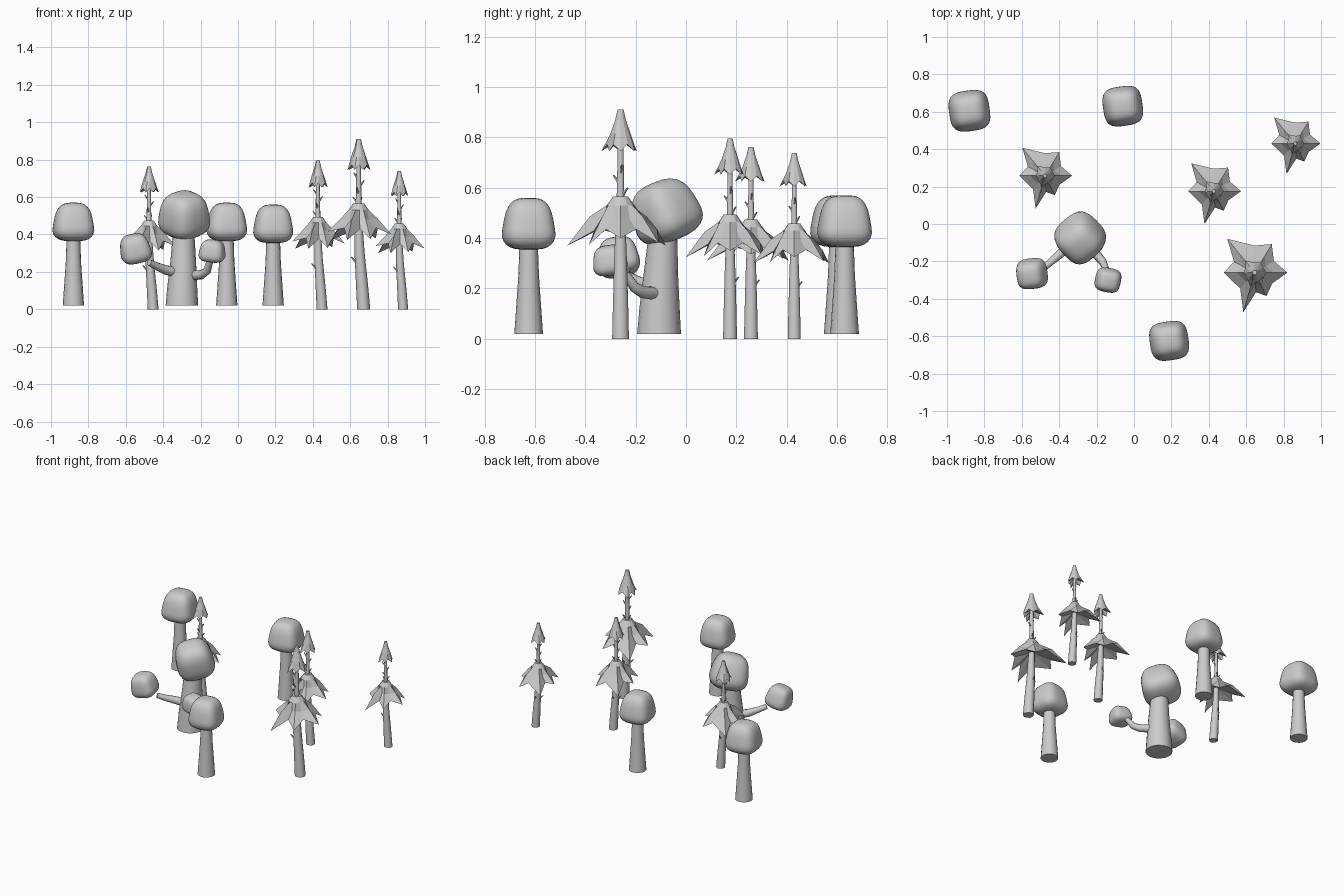
import bpy, bmesh, math
from mathutils import Vector, Matrix

if "Cube" in bpy.data.objects:
    bpy.data.objects.remove(bpy.data.objects["Cube"])


def make_object(name, bm, smooth):
    bmesh.ops.recalc_face_normals(bm, faces=bm.faces[:])
    for f in bm.faces:
        f.smooth = smooth
    me = bpy.data.meshes.new(name)
    bm.to_mesh(me)
    bm.free()
    ob = bpy.data.objects.new(name, me)
    bpy.context.collection.objects.link(ob)
    if smooth:
        bpy.ops.object.select_all(action='DESELECT')
        ob.select_set(True)
        bpy.context.view_layer.objects.active = ob
        bpy.ops.object.shade_smooth_by_angle(angle=math.radians(45))
    return ob


def skin(bm, rings, cap_ends=True, close=False):
    """Bridge equal-length rings of points into a surface."""
    vs = [[bm.verts.new(p) for p in ring] for ring in rings]
    n = len(vs[0])
    pairs = list(zip(vs, vs[1:]))
    for a, b in pairs:
        for i in range(n):
            j = (i + 1) % n
            bm.faces.new((a[i], a[j], b[j], b[i]))
    if cap_ends:
        bm.faces.new(vs[0])
        bm.faces.new(vs[-1])


def tube(bm, path, sides):
    """Tapered tube along (x, y, z, radius) points."""
    pts = [Vector(p[:3]) for p in path]
    rings = []
    for i, p in enumerate(pts):
        d = pts[min(i + 1, len(pts) - 1)] - pts[max(i - 1, 0)]
        q = Vector((0, 0, 1)).rotation_difference(d.normalized())
        r = path[i][3]
        rings.append([p + q @ Vector((r * math.cos(2 * math.pi * k / sides),
                                      r * math.sin(2 * math.pi * k / sides), 0))
                      for k in range(sides)])
    # keep the foot flat on the ground
    if abs(pts[0].z) < 0.03:
        for v in rings[0]:
            v.z = pts[0].z
    skin(bm, rings)


def crown(name, loc, half, rot, taper=0.25, power=3.3):
    """Rounded-cube foliage, widest below the middle."""
    bm = bmesh.new()
    bmesh.ops.create_cube(bm, size=2)
    bmesh.ops.subdivide_edges(bm, edges=bm.edges[:], cuts=7, use_grid_fill=True)
    for v in bm.verts:
        s = sum(abs(c) ** power for c in v.co) ** (1 / power)
        v.co /= s
        k = 1 - taper * max(0, v.co.z + 0.5) / 1.5
        v.co.x *= k * half[0]
        v.co.y *= k * half[1]
        v.co.z *= half[2]
    bm.transform(Matrix.Translation(loc) @ rot)
    make_object(name, bm, True)


def rot(tx, ty, tz):
    return (Matrix.Rotation(math.radians(tx), 4, 'X') @ Matrix.Rotation(math.radians(ty), 4, 'Y')
            @ Matrix.Rotation(math.radians(tz), 4, 'Z'))


# Round trees
for i, (x, y, top, half) in enumerate([(-0.88, 0.605, 0.57, 0.112), (-0.06, 0.63, 0.57, 0.109),
                                       (0.188, -0.625, 0.56, 0.107)]):
    bm = bmesh.new()
    tube(bm, [(x, y, 0.02, 0.057), (x, y, 0.12, 0.05), (x, y, 0.25, 0.041), (x, y, 0.42, 0.035)], 16)
    make_object(f"round_tree_trunk_{i}", bm, True)
    crown(f"round_tree_crown_{i}", Vector((x, y, top - 0.103)), (half, half, 0.103), rot(0, 0, 8))

# Big branching tree
bm = bmesh.new()
tube(bm, [(-0.30, -0.107, 0.02, 0.087), (-0.298, -0.105, 0.12, 0.08),
          (-0.293, -0.1, 0.25, 0.069), (-0.29, -0.09, 0.44, 0.055)], 16)
make_object("big_tree_trunk", bm, True)
bm = bmesh.new()
tube(bm, [(-0.32, -0.12, 0.195, 0.028), (-0.385, -0.15, 0.21, 0.026),
          (-0.43, -0.19, 0.228, 0.021), (-0.475, -0.23, 0.25, 0.017)], 10)
make_object("left_branch", bm, True)
bm = bmesh.new()
tube(bm, [(-0.25, -0.12, 0.18, 0.026), (-0.195, -0.17, 0.185, 0.025),
          (-0.165, -0.205, 0.205, 0.021), (-0.148, -0.245, 0.265, 0.017)], 10)
make_object("right_branch", bm, True)
crown("big_tree_crown", Vector((-0.288, -0.083, 0.507)), (0.128, 0.128, 0.122), rot(22, 0, 42), 0.2, 3)
crown("left_branch_crown", Vector((-0.55, -0.27, 0.325)), (0.084, 0.084, 0.078), rot(10, -12, 8), 0.2)
crown("right_branch_crown", Vector((-0.137, -0.303, 0.312)), (0.071, 0.067, 0.06), rot(8, 5, -12), 0.2)

# Star-shaped pine foliage outline: angle, radius, rim height (tips and valleys alternate)
STAR = [(129, 0.232, 0.37), (90, 0.145, 0.435), (59, 0.178, 0.38), (31, 0.12, 0.435),
        (0, 0.175, 0.40), (-32, 0.11, 0.435), (-63, 0.14, 0.375), (-86, 0.105, 0.43),
        (-106, 0.22, 0.37), (-132, 0.115, 0.435), (-180, 0.165, 0.415), (-208, 0.125, 0.435)]


def ring(fn, cx):
    """One ring of the star; fn gives radius and height from the outline and tip flag."""
    out = []
    for i, (a, r, z) in enumerate(STAR):
        rr, zz = fn(r, z, i % 2 == 0)
        out.append((cx + rr * math.cos(math.radians(a)), rr * math.sin(math.radians(a)), zz))
    return out


# Pines: copies at different scales
for i, (x, y, sx, sz) in enumerate([(0.645, -0.26, 1, 1), (0.427, 0.175, 0.83, 0.875),
                                    (-0.476, 0.258, 0.83, 0.838), (0.862, 0.43, 0.77, 0.812)]):
    place = Matrix.Translation((x, y, 0)) @ Matrix.Diagonal((sx, sx, sz, 1))

    # trunk with twig stubs
    bm = bmesh.new()
    tube(bm, [(0.027, 0, 0, 0.035), (0.018, 0, 0.13, 0.032), (0.005, 0, 0.3, 0.027),
              (0, 0, 0.45, 0.021), (0, 0, 0.6, 0.015), (0, 0, 0.82, 0.011)], 10)
    for a, z, r in [(195, 0.25, 0.022), (75, 0.25, 0.022), (170, 0.57, 0.013), (60, 0.57, 0.013),
                    (10, 0.66, 0.01), (250, 0.62, 0.01), (200, 0.7, 0.009)]:
        c, s = math.cos(math.radians(a)), math.sin(math.radians(a))
        tube(bm, [(r * c * 0.6, r * s * 0.6, z, 0.008),
                  ((r + 0.02) * c, (r + 0.02) * s, z + 0.03, 0.003)], 5)
    bm.transform(place)
    make_object(f"pine_trunk_{i}", bm, True)

    # lower skirt of boughs
    bm = bmesh.new()
    skin(bm, [ring(lambda r, z, t: (0.03, 0.565), 0),
              ring(lambda r, z, t: (0.055, 0.53), 0),
              ring(lambda r, z, t: (r * 0.58, 0.485 if t else 0.475), 0),
              ring(lambda r, z, t: (r, z), 0),
              ring(lambda r, z, t: (0.02, 0.47), 0)])
    bm.transform(place)
    make_object(f"pine_lower_boughs_{i}", bm, False)

    # pointed cap
    bm = bmesh.new()
    skin(bm, [ring(lambda r, z, t: (0.012, 0.91), 0),
              ring(lambda r, z, t: (0.021, 0.87), 0),
              ring(lambda r, z, t: (0.04, 0.815), 0),
              ring(lambda r, z, t: (r * 0.36 if t else 0.054, 0.745 if t else 0.772), 0),
              ring(lambda r, z, t: (0.012, 0.785), 0)])
    bm.transform(place)
    make_object(f"pine_cap_{i}", bm, False)
